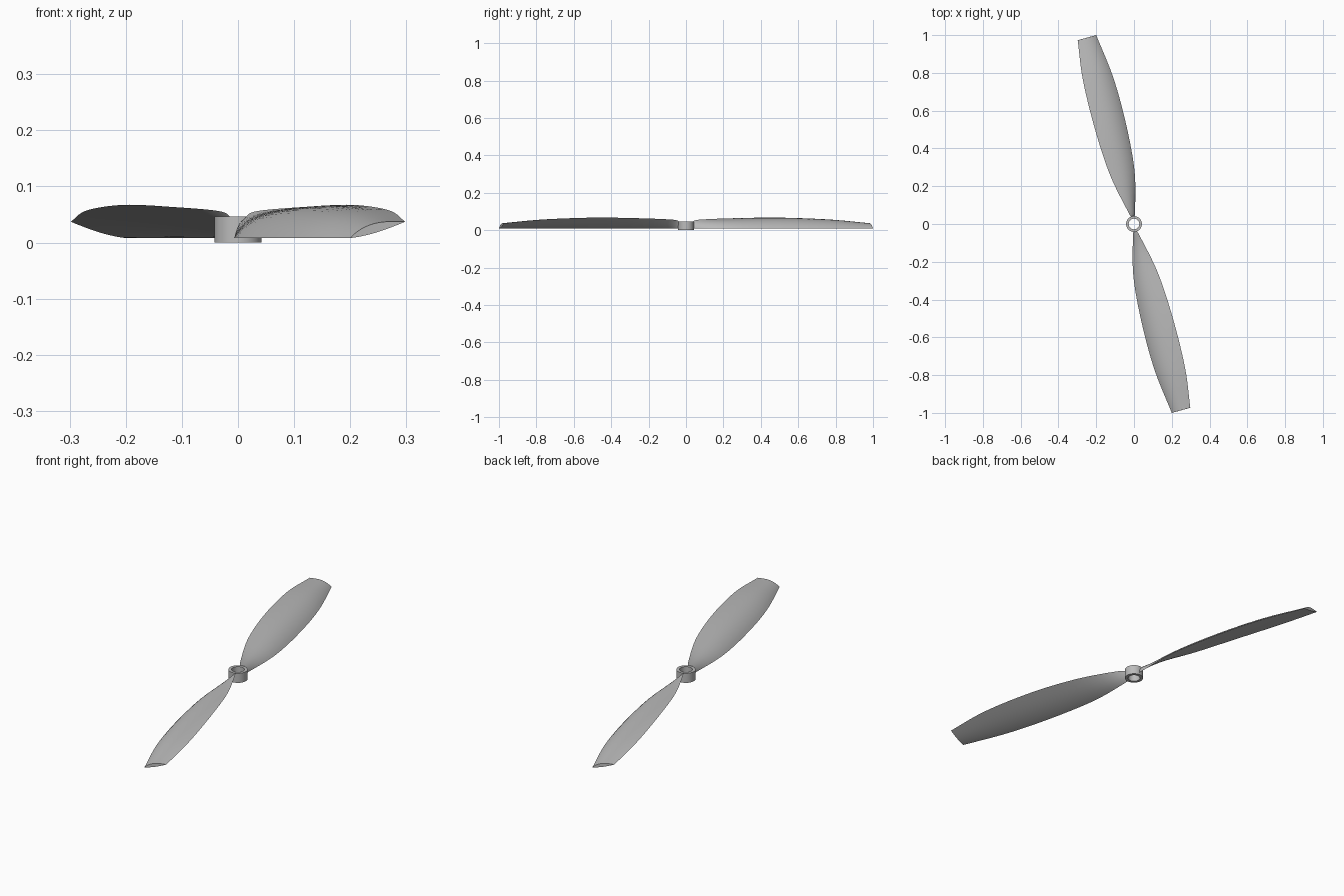
import bpy, bmesh, math
from mathutils import Vector

cube = bpy.data.objects.get("Cube")
if cube:
    bpy.data.objects.remove(cube, do_unlink=True)

grey = bpy.data.materials.new("light grey plastic")
grey.use_nodes = True
colour = (0.5, 0.5, 0.5, 1)
grey.diffuse_color = colour
grey.node_tree.nodes["Principled BSDF"].inputs["Base Color"].default_value = colour


def make_object(name, bm):
    bmesh.ops.recalc_face_normals(bm, faces=bm.faces[:])
    mesh = bpy.data.meshes.new(name)
    bm.to_mesh(mesh)
    bm.free()
    mesh.materials.append(grey)
    obj = bpy.data.objects.new(name, mesh)
    bpy.context.collection.objects.link(obj)
    bpy.ops.object.select_all(action="DESELECT")
    obj.select_set(True)
    bpy.context.view_layer.objects.active = obj
    bpy.ops.object.shade_smooth_by_angle(angle=math.radians(40))
    return obj


def spline(points, steps):
    """Smooth path through the points, with even steps in each span."""
    p = [Vector(q) for q in points]
    p = [2 * p[0] - p[1]] + p + [2 * p[-1] - p[-2]]
    path = []
    for i in range(1, len(p) - 2):
        a, b, c, d = p[i - 1:i + 3]
        for s in range(steps):
            t = s / steps
            path.append(0.5 * (2 * b + (c - a) * t + (2 * a - 5 * b + 4 * c - d) * t ** 2
                               + (3 * b - a - 3 * c + d) * t ** 3))
    return path + [p[-2]]


def skin(bm, rings, closed):
    """Bridge neighbouring rings of vertices with quads."""
    pairs = list(zip(rings, rings[1:]))
    if closed:
        pairs.append((rings[-1], rings[0]))
    for r, q in pairs:
        for i in range(len(r)):
            j = (i + 1) % len(r)
            bm.faces.new((r[i], r[j], q[j], q[i]))


# Hub: a plain ring with a through bore
bm = bmesh.new()
sides = 48
profile = [(0.042, 0), (0.042, 0.046), (0.028, 0.046), (0.028, 0)]
rings = []
for k in range(sides):
    a = math.tau * k / sides
    rings.append([bm.verts.new((r * math.cos(a), r * math.sin(a), z)) for r, z in profile])
skin(bm, rings, True)
make_object("hub", bm)

# Blade: twisted, cambered sections lofted between its low and high edges
low = spline([(-0.002, -0.036, 0.008), (-0.006, -0.08, 0.008), (-0.003, -0.28, 0.008),
              (0.04, -0.52, 0.008), (0.108, -0.77, 0.008), (0.2, -1.0, 0.008)], 6)
high = spline([(0.012, -0.034, 0.044), (0.034, -0.07, 0.056), (0.127, -0.26, 0.064),
               (0.206, -0.5, 0.067), (0.27, -0.76, 0.057), (0.298, -0.973, 0.037)], 6)
bm = bmesh.new()
n = 12
span = Vector((0.2, -1, 0))
rings = []
for a, b in zip(low, high):
    chord = b - a
    up = span.cross(chord).normalized() * chord.length
    ring = []
    for k in range(2 * n):
        t = k / n if k <= n else 2 - k / n
        bulge = math.sin(math.pi * t ** 0.85) * (0.12 if k <= n else -0.035)
        ring.append(bm.verts.new(a + chord * t + up * bulge))
    rings.append(ring)
skin(bm, rings, False)
bm.faces.new(rings[0])
bm.faces.new(rings[-1])
front = make_object("front_blade", bm)

# Opposite blade: the same mesh turned half a revolution
back = bpy.data.objects.new("back_blade", front.data)
back.rotation_euler.z = math.pi
bpy.context.collection.objects.link(back)
